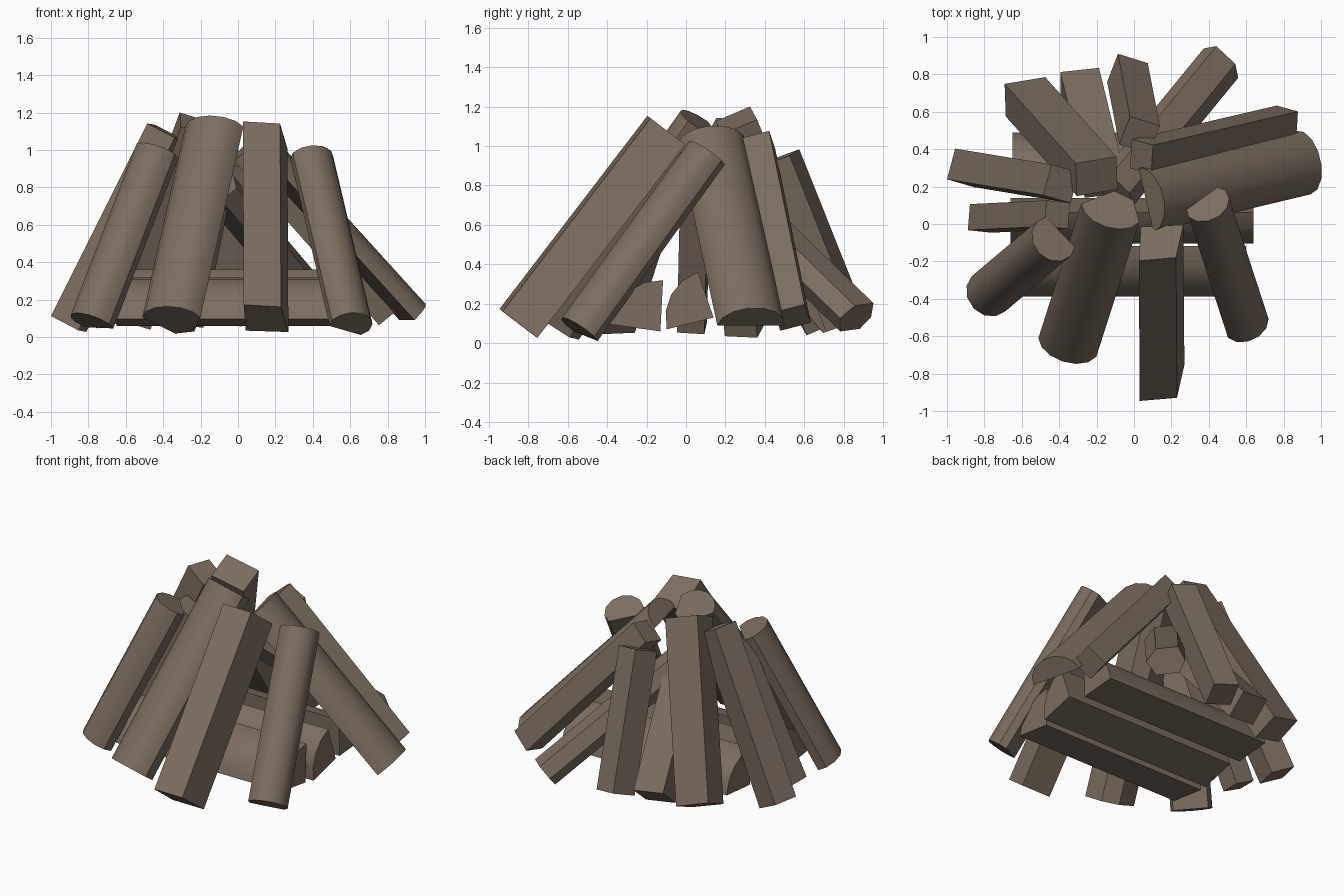
import bpy, bmesh, math
from mathutils import Vector

if "Cube" in bpy.data.objects:
    bpy.data.objects.remove(bpy.data.objects["Cube"])

bark = bpy.data.materials.new("brown_wood")
bark.diffuse_color = (0.2, 0.152, 0.115, 1)
bark.use_nodes = True
bark.node_tree.nodes["Principled BSDF"].inputs["Base Color"].default_value = bark.diffuse_color


def prism(name, profile, p0, p1, smooth, roll=0):
    """Extrude a (sideways, outward) profile from p0 to p1."""
    p0, p1 = Vector(p0), Vector(p1)
    a = (p1 - p0).normalized()
    up = Vector((0, 0, 1))
    o = (up - a * a.dot(up)).normalized()
    t = o.cross(a)
    c, s = math.cos(math.radians(roll)), math.sin(math.radians(roll))
    t, o = t * c + o * s, o * c - t * s
    bm = bmesh.new()
    rings = [[bm.verts.new(p + t * u + o * v) for u, v in profile] for p in (p0, p1)]
    n = len(profile)
    for r in rings:
        bm.faces.new(r)
    for i in range(n):
        j = (i + 1) % n
        bm.faces.new((rings[0][i], rings[0][j], rings[1][j], rings[1][i]))
    bmesh.ops.recalc_face_normals(bm, faces=bm.faces)
    me = bpy.data.meshes.new(name)
    bm.to_mesh(me)
    bm.free()
    me.materials.append(bark)
    ob = bpy.data.objects.new(name, me)
    bpy.context.collection.objects.link(ob)
    if smooth:
        bpy.ops.object.select_all(action='DESELECT')
        ob.select_set(True)
        bpy.context.view_layer.objects.active = ob
        bpy.ops.object.shade_smooth_by_angle(angle=math.radians(35))


def arc(rx, ry, a0, a1, n, cx=0, cy=0):
    return [(cx + rx * math.cos(math.radians(a0 + (a1 - a0) * i / n)),
             cy + ry * math.sin(math.radians(a0 + (a1 - a0) * i / n))) for i in range(n + 1)]


# unit cross-sections, bark side towards +v
SHAPES = {
    "round": arc(0.52, 0.52, 12, 168, 6, 0, 0) + [(-0.3, -0.42), (0.05, -0.5)],
    "slab": arc(0.5, 0.7, 0, 180, 6, 0, -0.2) + [(-0.42, -0.5), (0.42, -0.5)],
    "thin_slab": arc(0.5, 1.0, 0, 180, 7, 0, -0.5),
    "box": [(0.5, 0.5), (-0.5, 0.5), (-0.5, -0.5), (0.5, -0.5)],
    "post": [(0.5, 0.5), (-0.33, 0.42), (-0.5, -0.5), (0.45, -0.45)],
    "split": [(0.5, 0.1), (0.2, 0.5), (-0.38, 0.45), (-0.5, -0.1), (-0.3, -0.5), (0.3, -0.45)],
}

# leaning logs: name, shape, foot centre, top centre, width, depth, roll
LOGS = [
    ("front_left_log", "round", (-.35, -.64, .09), (-.12, .08, 1.11), .32, .24, 0),
    ("front_log", "post", (.15, -.85, .1), (.145, -.1, 1.08), .24, .24, 0),
    ("front_right_log", "slab", (.62, -.555, .08), (.41, .09, .975), .25, .16, 22),
    ("left_front_log", "slab", (-.8, -.395, .09), (-.45, -.1, 1.0), .26, .18, 4),
    ("left_thin_log", "box", (-.82, .03, .08), (-.41, .05, .93), .14, .14, -8),
    ("left_log", "box", (-.905, .3, .07), (-.39, .215, 1.1), .17, .17, -6),
    ("back_left_log", "box", (-.58, .68, .11), (-.2, .255, 1.13), .23, .19, -36),
    ("back_low_log", "box", (-.29, .755, .12), (-.16, .22, .75), .21, .18, -10),
    ("back_log", "box", (-.035, .81, .1), (.03, .475, .94), .17, .17, -30),
    ("back_right_log", "split", (.465, .86, .13), (-.1, .17, .8), .24, .17, -10),
    ("right_back_log", "box", (.815, .54, .13), (.04, .36, 1.01), .16, .15, -22),
    ("right_log", "thin_slab", (.95, .34, .135), (.11, .14, 1.06), .35, .13, 0),
]
for name, shape, p0, p1, w, d, roll in LOGS:
    prism(name, [(u * w, v * d) for u, v in SHAPES[shape]], p0, p1,
          shape in ("round", "slab", "thin_slab"), roll)

# lying quarter-split logs: corner (y, z), arc radius and angles, x range
BASE = [
    ("base_log_front", (-.13, .06), .26, 87, 172, -.65, .6),
    ("base_log_middle", (.14, .13), .245, 109, 194, -.66, .64),
    ("base_log_back", (.24, .1), .25, 5, 92, -.65, .6),
]
for name, (y, z), r, a0, a1, x0, x1 in BASE:
    prism(name, [(y, z)] + arc(r, r, a0, a1, 4, y, z), (x0, 0, 0), (x1, 0, 0), True)
